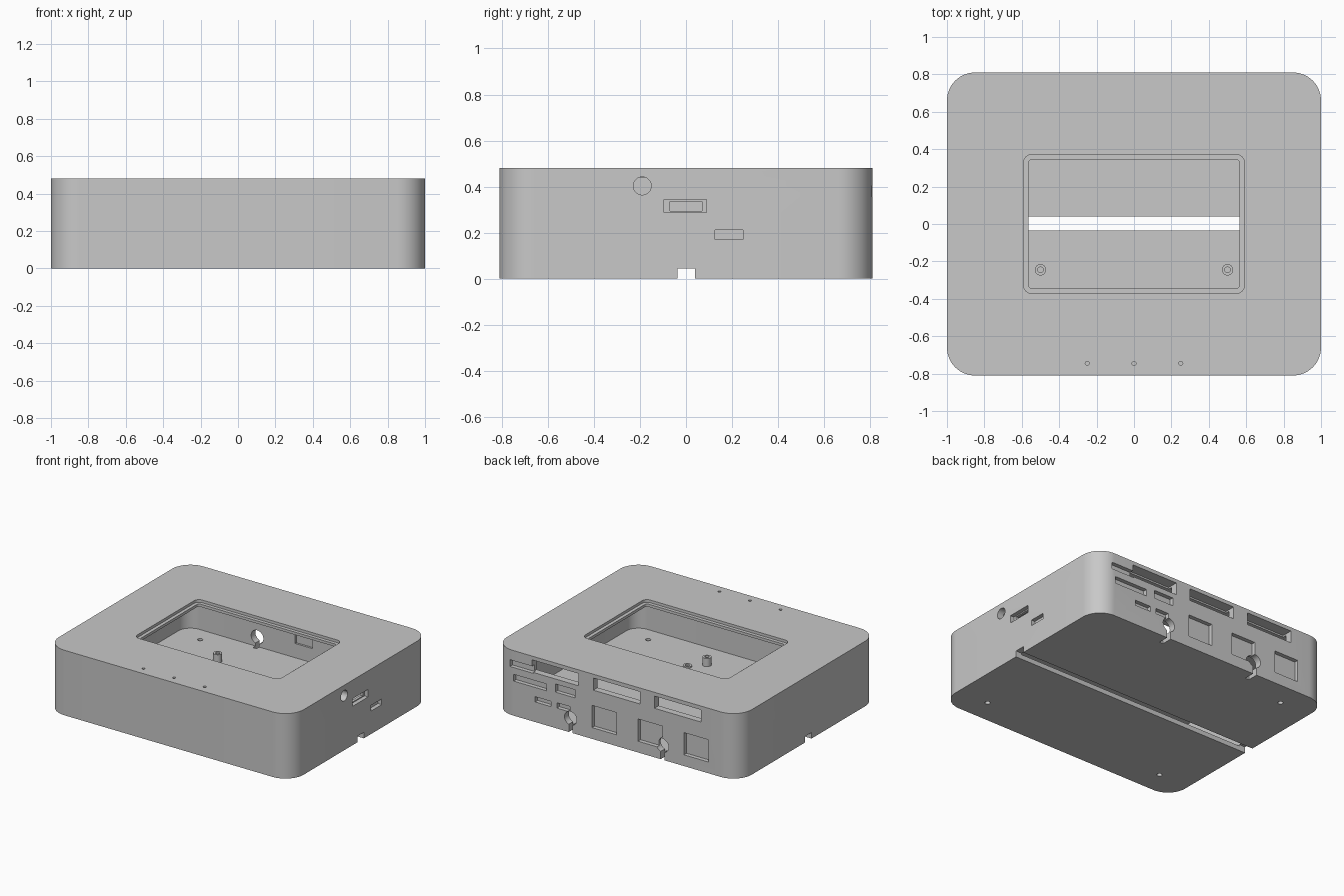
import bpy
import math

old = bpy.data.objects.get("Cube")
if old:
    bpy.data.objects.remove(old, do_unlink=True)

DEPTH, HEIGHT = 1.62, 0.48
WALL, FLOOR, ROOF = 0.05, 0.035, 0.44
BACK, SIDE = DEPTH / 2, 1.0
THROUGH, POCKET = 0.08, 0.03

plastic = bpy.data.materials.new("grey plastic")
plastic.use_nodes = True
grey = (0.58, 0.58, 0.58, 1)
plastic.diffuse_color = grey
plastic.node_tree.nodes["Principled BSDF"].inputs["Base Color"].default_value = grey


def make_object(name, verts, faces):
    mesh = bpy.data.meshes.new(name)
    mesh.from_pydata(verts, [], faces)
    mesh.materials.append(plastic)
    obj = bpy.data.objects.new(name, mesh)
    bpy.context.collection.objects.link(obj)
    return obj


def prism(name, outline, z0, z1):
    n = len(outline)
    verts = [(x, y, z) for z in (z0, z1) for x, y in outline]
    faces = [tuple(reversed(range(n))), tuple(range(n, 2 * n))]
    faces += [(i, (i + 1) % n, (i + 1) % n + n, i + n) for i in range(n)]
    return make_object(name, verts, faces)


def rounded(width, depth, radius, steps=14):
    points = []
    for q, (sx, sy) in enumerate([(1, 1), (-1, 1), (-1, -1), (1, -1)]):
        for i in range(steps + 1):
            a = math.pi / 2 * (q + i / steps)
            points.append((sx * (width / 2 - radius) + radius * math.cos(a),
                           sy * (depth / 2 - radius) + radius * math.sin(a)))
    return points


def circle(x, y, r, n=28):
    return [(x + r * math.cos(2 * math.pi * i / n),
             y + r * math.sin(2 * math.pi * i / n)) for i in range(n)]


cutters = []


def cut_prism(outline, z0, z1):
    cutters.append(prism("cutter", outline, z0, z1))


def cut_box(x0, x1, y0, y1, z0, z1):
    cut_prism([(x0, y0), (x1, y0), (x1, y1), (x0, y1)], z0, z1)


def cut_disc(axis, a, z, r, depth):
    # round hole through the back (y) or the left side (x)
    cut_prism(circle(0, 0, r), -depth, depth)
    cutter = cutters[-1]
    if axis == "y":
        cutter.rotation_euler.x = math.pi / 2
        cutter.location = (a, BACK, z)
    else:
        cutter.rotation_euler.y = math.pi / 2
        cutter.location = (SIDE, a, z)


def back_cut(x0, x1, z0, z1, depth):
    cut_box(x0, x1, BACK - depth, BACK + 0.1, z0, z1)


def side_cut(y0, y1, z0, z1, depth):
    cut_box(SIDE - depth, SIDE + 0.1, y0, y1, z0, z1)


# Hollow case with a framed opening in the roof
case = prism("case", rounded(2, DEPTH, 0.15), 0, HEIGHT)
cut_prism(rounded(2 - 2 * WALL, DEPTH - 2 * WALL, 0.1), FLOOR, ROOF)
cut_prism(rounded(1.13, 0.69, 0.02, 4), ROOF - 0.02, HEIGHT + 0.1)
cut_prism(rounded(1.18, 0.74, 0.04, 6), HEIGHT - 0.02, HEIGHT + 0.1)

# Cable channel across the floor
cut_box(-1.1, 1.1, -0.036, 0.04, -0.1, 0.045)

# Pin holes along the front of the roof
for x in (-0.25, 0, 0.25):
    cut_prism(circle(x, -0.745, 0.011, 16), ROOF - 0.02, HEIGHT + 0.1)

# Screw holes in the floor
for x, y in ((0.75, -0.63), (-0.75, 0.63), (-0.75, -0.63)):
    cut_prism(circle(x, y, 0.018, 20), -0.1, FLOOR + 0.02)

# Back: long openings, cable keyholes, square recesses
for x in (-0.5, 0, 0.5):
    back_cut(x - 0.19, x + 0.19, 0.362, 0.452, THROUGH)
for x in (-0.375, 0.375):
    cut_disc("y", x, 0.105, 0.05, THROUGH)
    back_cut(x - 0.015, x + 0.015, -0.1, 0.1, THROUGH)
for x in (-0.65, -0.275, 0.1):
    back_cut(x - 0.1, x + 0.1, 0.083, 0.247, POCKET)

# Back: small port recesses
for x0, x1, z0, z1 in ((0.68, 0.87, 0.355, 0.405), (0.57, 0.84, 0.255, 0.305),
                       (0.34, 0.5, 0.265, 0.325), (0.535, 0.665, 0.148, 0.187),
                       (0.38, 0.487, 0.15, 0.19)):
    back_cut(x0, x1, z0, z1, POCKET)

# Inner pocket on the back wall
cut_box(-0.065, 0.075, BACK - 0.07, BACK - 0.035, 0.14, 0.24)

# Left side ports
cut_disc("x", -0.19, 0.403, 0.039, THROUGH)
side_cut(-0.095, 0.09, 0.287, 0.343, POCKET)
side_cut(-0.07, 0.07, 0.294, 0.335, THROUGH)
side_cut(0.125, 0.247, 0.17, 0.212, POCKET)

for cutter in cutters:
    cutter.hide_render = True
    mod = case.modifiers.new("cut", "BOOLEAN")
    mod.operation = "DIFFERENCE"
    mod.solver = "EXACT"
    mod.object = cutter
graph = bpy.context.evaluated_depsgraph_get()
case.data = bpy.data.meshes.new_from_object(case.evaluated_get(graph))
case.modifiers.clear()
for cutter in cutters:
    bpy.data.objects.remove(cutter, do_unlink=True)


# Hollow standoffs on the floor
def standoff(name, x, y, height):
    outer, inner, n = circle(x, y, 0.03), circle(x, y, 0.015), 28
    rings = [(outer, FLOOR), (outer, FLOOR + height),
             (inner, FLOOR + height), (inner, FLOOR)]
    verts = [(px, py, z) for ring, z in rings for px, py in ring]
    faces = [(k * n + i, k * n + (i + 1) % n,
              (k + 1) % 4 * n + (i + 1) % n, (k + 1) % 4 * n + i)
             for k in range(4) for i in range(n)]
    return make_object(name, verts, faces)


posts = [standoff("standoff_%d" % i, x, y, h) for i, (x, y, h) in enumerate(
    [(-0.5, -0.245, 0.06), (0.5, -0.245, 0.06), (-0.46, 0.42, 0.06),
     (0.2, -0.53, 0.06), (0.29, -0.43, 0.012)])]

# Smooth the rounded walls, keep the edges crisp
bpy.ops.object.select_all(action="DESELECT")
for obj in [case] + posts:
    obj.select_set(True)
bpy.context.view_layer.objects.active = case
bpy.ops.object.shade_smooth_by_angle(angle=math.radians(30))
